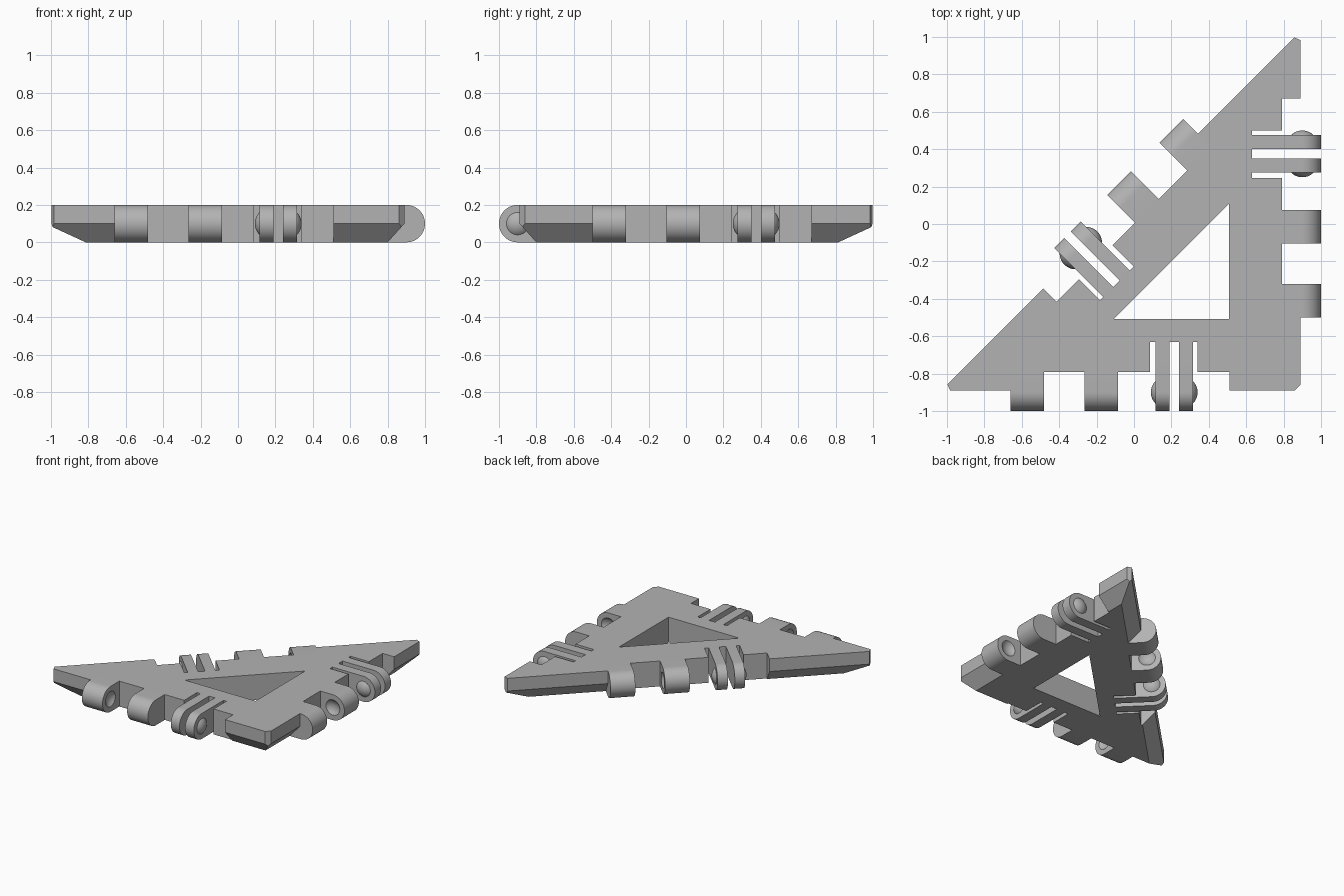
import bpy, bmesh, math
from mathutils import Matrix, Vector

default = bpy.data.objects.get("Cube")
if default:
    bpy.data.objects.remove(default)

GREY = (0.45, 0.45, 0.45, 1)
grey = bpy.data.materials.new("plain_grey")
grey.use_nodes = True
grey.diffuse_color = GREY
grey.node_tree.nodes["Principled BSDF"].inputs["Base Color"].default_value = GREY

H, R = 0.2, 0.1              # plate thickness, hinge radius
BALL, CAP = 0.0845, 0.025    # hinge ball radius, height of its exposed cap
EDGE, RECESS, SLOT = 0.89, 0.79, 0.63  # outward distances of outline, notch, slot

# Hinge edge frames: local x points outward, y runs along the edge
EDGES = {
    "front": Matrix.Rotation(-math.pi / 2, 4, "Z"),
    "right": Matrix.Translation((0, 0.16, 0)),
    "diagonal": Matrix.Rotation(math.radians(135), 4, "Z")
    @ Matrix.Translation((-RECESS, 0.077, 0)),
}


def finish(name, bm, matrix=Matrix()):
    bmesh.ops.recalc_face_normals(bm, faces=bm.faces)
    bm.transform(matrix)
    mesh = bpy.data.meshes.new(name)
    bm.to_mesh(mesh)
    bm.free()
    mesh.materials.append(grey)
    obj = bpy.data.objects.new(name, mesh)
    bpy.context.collection.objects.link(obj)
    return obj


def loft(name, rings, matrix=Matrix()):
    """Closed solid through rings of equal point count."""
    bm = bmesh.new()
    loops = [[bm.verts.new(p) for p in ring] for ring in rings]
    n = len(loops[0])
    for a, b in zip(loops, loops[1:]):
        for i in range(n):
            j = (i + 1) % n
            bm.faces.new((a[i], a[j], b[j], b[i]))
    bm.faces.new(loops[0])
    bm.faces.new(loops[-1])
    return finish(name, bm, matrix)


def triangle(offset, z):
    """Right triangle whose sides lie at the given outward distance."""
    rise = (offset - RECESS) * math.sqrt(2)
    return [(offset, -offset, z), (offset, offset + rise, z), (-offset - rise, -offset, z)]


def box(x0, x1, y0, y1, matrix):
    ring = lambda z: [(x0, y0, z), (x1, y0, z), (x1, y1, z), (x0, y1, z)]
    return loft("cutter", [ring(-0.1), ring(H + 0.1)], matrix)


def lug(name, x0, y0, y1, matrix):
    """Bar with a round outer end."""
    arc = [math.radians(-90 + 180 * i / 24) for i in range(25)]
    outline = [(x0, 0)] + [(1 - R + R * math.cos(a), R + R * math.sin(a)) for a in arc] + [(x0, H)]
    return loft(name, [[(x, y, z) for x, z in outline] for y in (y0, y1)], matrix)


def ball(name, y, side, matrix, cap_only):
    """Ball on the hinge axis; a cap shows past face y, a cutter sits outside it."""
    depth = BALL - CAP
    centre = y - side * depth if cap_only else y + side * depth
    bm = bmesh.new()
    bmesh.ops.create_uvsphere(bm, u_segments=48, v_segments=32, radius=BALL)
    bm.transform(Matrix.Translation((1 - R, centre, R)) @ Matrix.Rotation(math.pi / 2, 4, "X"))
    if cap_only:
        bmesh.ops.bisect_plane(bm, geom=bm.verts[:] + bm.edges[:] + bm.faces[:],
                               plane_co=(0, y - side * 0.002, 0),
                               plane_no=(0, side, 0), clear_inner=True)
    return finish(name, bm, matrix)


def cut(target, cutter):
    mod = target.modifiers.new("cut", "BOOLEAN")
    mod.operation, mod.solver, mod.object = "DIFFERENCE", "EXACT", cutter
    bpy.context.view_layer.objects.active = target
    bpy.ops.object.modifier_apply(modifier=mod.name)
    bpy.data.objects.remove(cutter)


# Plate with a bevelled lower rim
plate = loft("triangle_plate", [triangle(0.8, 0), triangle(EDGE, R), triangle(EDGE, H)])

# Blunt the three corners
bm = bmesh.new()
bm.from_mesh(plate.data)
t = math.radians(22.5)
for point, normal in (((0.875, -0.875, 0), (1, -1, 0)),
                      ((-1, -0.85, 0), (-math.cos(t), -math.sin(t), 0)),
                      ((0.85, 1, 0), (math.sin(t), math.cos(t), 0))):
    result = bmesh.ops.bisect_plane(bm, geom=bm.verts[:] + bm.edges[:] + bm.faces[:],
                                    plane_co=point, plane_no=normal, clear_outer=True)
    rim = [e for e in result["geom_cut"] if isinstance(e, bmesh.types.BMEdge)]
    bmesh.ops.holes_fill(bm, edges=rim)
bmesh.ops.recalc_face_normals(bm, faces=bm.faces)
bm.to_mesh(plate.data)
bm.free()

# Central triangular opening
cut(plate, loft("cutter", [triangle(0.508, -0.1), triangle(0.508, H + 0.1)]))

parts = [plate]
for edge, frame in EDGES.items():
    # Notch along the edge and the deeper fork slot
    cut(plate, box(RECESS, 1.2, -0.66, 0.51, frame))
    cut(plate, box(SLOT, 1.2, 0.085, 0.34, frame))

    # Knuckles with facing sockets
    for label, y0, y1, face, side in (("outer", -0.66, -0.48, -0.48, 1),
                                      ("inner", -0.265, -0.085, -0.265, -1)):
        knuckle = lug(f"{edge}_{label}_knuckle", RECESS, y0, y1, frame)
        cut(knuckle, ball("cutter", face, side, frame, False))
        parts.append(knuckle)

    # Flexible prongs with outward snap bumps
    for label, y0, y1, face, side in (("first", 0.115, 0.19, 0.115, -1),
                                      ("second", 0.24, 0.315, 0.315, 1)):
        parts.append(lug(f"{edge}_{label}_prong", SLOT, y0, y1, frame))
        parts.append(ball(f"{edge}_{label}_bump", face, side, frame, True))

# Smooth the round surfaces, keep the edges crisp
bpy.ops.object.select_all(action="DESELECT")
for part in parts:
    part.select_set(True)
bpy.context.view_layer.objects.active = plate
bpy.ops.object.shade_smooth_by_angle(angle=math.radians(30))
